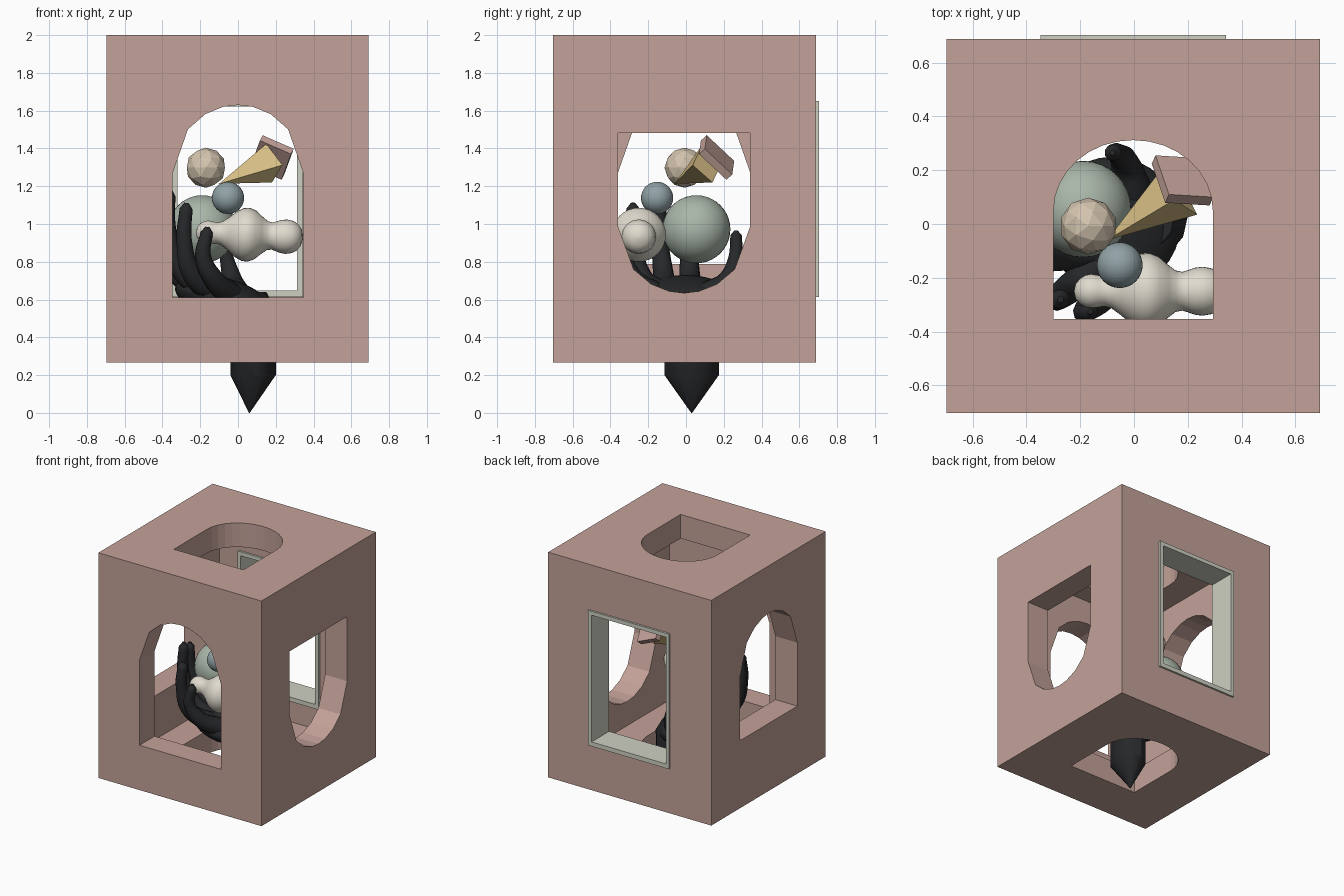
import bpy, bmesh, math
from mathutils import Vector, Matrix

if "Cube" in bpy.data.objects:
    bpy.data.objects.remove(bpy.data.objects["Cube"])


def colour(ob, name, rgb):
    m = bpy.data.materials.get(name) or bpy.data.materials.new(name)
    m.diffuse_color = (*rgb, 1)
    m.use_nodes = True
    m.node_tree.nodes["Principled BSDF"].inputs["Base Color"].default_value = m.diffuse_color
    ob.data.materials.clear()
    ob.data.materials.append(m)
    return ob


def from_bm(name, bm, smooth=False):
    bmesh.ops.recalc_face_normals(bm, faces=bm.faces)
    me = bpy.data.meshes.new(name)
    bm.to_mesh(me)
    bm.free()
    for p in me.polygons:
        p.use_smooth = smooth
    ob = bpy.data.objects.new(name, me)
    bpy.context.collection.objects.link(ob)
    return ob


def box(name, lo, hi):
    lo, hi = Vector(lo), Vector(hi)
    bm = bmesh.new()
    bmesh.ops.create_cube(bm, size=1)
    for v in bm.verts:
        v.co = Vector(((v.co[i] + .5) * (hi[i] - lo[i]) + lo[i]) for i in range(3))
    return from_bm(name, bm)


def prism(name, pts, axis, a, b):
    """Extrude a 2D outline along an axis from a to b."""
    place = {'x': lambda u, v, w: (w, u, v), 'y': lambda u, v, w: (u, w, v),
             'z': lambda u, v, w: (u, v, w)}[axis]
    bm = bmesh.new()
    r0 = [bm.verts.new(place(u, v, a)) for u, v in pts]
    r1 = [bm.verts.new(place(u, v, b)) for u, v in pts]
    bm.faces.new(r0)
    bm.faces.new(r1)
    n = len(pts)
    for i in range(n):
        j = (i + 1) % n
        bm.faces.new((r0[i], r0[j], r1[j], r1[i]))
    return from_bm(name, bm)


def arch(half, base, spring, apex, angles, mid=0):
    pts = [(mid + half, base)]
    for t in angles:
        t = math.radians(t)
        pts.append((mid + half * math.cos(t), spring + (apex - spring) * math.sin(t)))
    return pts + [(mid - half, base)]


def cut(ob, cutters):
    for c in cutters:
        m = ob.modifiers.new("cut", 'BOOLEAN')
        m.operation, m.solver, m.object = 'DIFFERENCE', 'EXACT', c
        bpy.context.view_layer.objects.active = ob
        bpy.ops.object.modifier_apply(modifier=m.name)
        bpy.data.objects.remove(c)
    return ob


def lathe(name, prof, n, squash=(1, 1), loc=(0, 0, 0)):
    """Rings (height, radius, x shift) around z."""
    bm = bmesh.new()
    rings = [[bm.verts.new((s + r * squash[0] * math.cos(2 * math.pi * i / n),
                            r * squash[1] * math.sin(2 * math.pi * i / n), h))
              for i in range(n)] for h, r, s in prof]
    for p, q in zip(rings, rings[1:]):
        for i in range(n):
            j = (i + 1) % n
            bm.faces.new((p[i], p[j], q[j], q[i]))
    bm.faces.new(rings[0])
    bm.faces.new(rings[-1])
    ob = from_bm(name, bm, True)
    ob.location = loc
    return ob


def ball(name, loc, r):
    bm = bmesh.new()
    bmesh.ops.create_uvsphere(bm, u_segments=32, v_segments=20, radius=r)
    ob = from_bm(name, bm, True)
    ob.location = loc
    return ob


def finger(name, pts):
    """Tapered tube through (x, y, z, radius) points."""
    cu = bpy.data.curves.new(name, 'CURVE')
    cu.dimensions, cu.bevel_depth, cu.bevel_resolution = '3D', 1, 3
    cu.resolution_u, cu.use_fill_caps = 6, True
    sp = cu.splines.new('BEZIER')
    sp.bezier_points.add(len(pts) - 1)
    for b, p in zip(sp.bezier_points, pts):
        b.co, b.radius = p[:3], p[3]
        b.handle_left_type = b.handle_right_type = 'AUTO'
    ob = bpy.data.objects.new(name, cu)
    bpy.context.collection.objects.link(ob)
    bpy.ops.object.select_all(action='DESELECT')
    ob.select_set(True)
    bpy.context.view_layer.objects.active = ob
    bpy.ops.object.convert(target='MESH')
    return bpy.context.object


PINK, BLACK, SAGE = (.55, .36, .32), (.02, .021, .023), (.62, .63, .54)

# hollow box with arched openings
coarse = [0, 40, 60, 77, 90, 103, 120, 140, 180]
fine = [i * 11.25 for i in range(17)]
shell = box("box_shell", (-.697, -.703, .267), (.692, .688, 2))
cut(shell, [
    box("cavity", (-.51, -.52, .45), (.505, .505, 1.815)),
    prism("front_cut", arch(.346, .612, 1.27, 1.63, coarse), 'y', -.9, -.4),
    prism("left_cut", arch(.349, .787, 1.275, 1.635, coarse, -.01), 'x', -.9, -.4),
    prism("right_cut", arch(.349, 1.482, .985, .635, coarse, -.01), 'x', .4, .9),
    prism("top_cut", arch(.296, -.353, .05, .312, fine, -.003), 'z', 1.5, 2.3),
    prism("floor_cut", arch(.296, -.353, .05, .312, fine, -.003), 'z', 0, .7),
    box("back_cut", (-.347, .4, .613), (.343, .9, 1.652)),
])
colour(shell, "dusty_pink", PINK)

# rectangular window frame at the back
frame = box("back_window_frame", (-.347, .49, .613), (.343, .703, 1.652))
cut(frame, [box("frame_cut", (-.32, .3, .647), (.312, .9, 1.622))])
colour(frame, "pale_sage", SAGE)

# hand: pointed forearm, palm and five fingers
arm = lathe("forearm", [(0, .002, -.02), (.2, .12, 0), (.4, .12, 0), (.55, .13, -.01), (.64, .10, -.03)],
            12, (1, 1.2), (.08, .03, 0))
bpy.context.view_layer.objects.active = arm
arm.select_set(True)
bpy.ops.object.shade_smooth_by_angle(angle=math.radians(35))
palm = ball("palm", (-.08, 0, .605), 1)
palm.scale = (.26, .25, .11)
palm.rotation_euler = (0, .25, 0)
hand = [arm, palm,
        finger("index_finger", [(-.12, -.1, .63, .07), (-.29, -.12, .74, .055), (-.365, -.14, .95, .042),
                                (-.365, -.14, 1.15, .034), (-.362, -.14, 1.185, .012)]),
        finger("middle_finger", [(-.1, .02, .63, .07), (-.32, .02, .73, .055), (-.405, .01, .92, .042),
                                 (-.41, 0, 1.09, .034), (-.408, 0, 1.12, .012)]),
        finger("ring_finger", [(-.1, -.14, .63, .07), (-.24, -.24, .73, .055), (-.285, -.28, .92, .042),
                               (-.275, -.28, 1.08, .036), (-.273, -.28, 1.112, .012)]),
        finger("little_finger", [(-.04, -.16, .62, .07), (-.13, -.28, .71, .055), (-.185, -.325, .83, .042),
                                 (-.165, -.325, .955, .032), (-.162, -.325, .985, .01)]),
        finger("thumb", [(-.01, .12, .62, .08), (-.03, .22, .7, .055), (-.06, .262, .82, .038),
                         (-.08, .265, .94, .03), (-.08, .265, .965, .01)])]
for h in hand:
    colour(h, "black", BLACK)

# objects held in the hand
colour(ball("large_sphere", (-.19, .055, .972), .18), "grey_green", (.40, .47, .40))
colour(ball("small_sphere", (-.053, -.153, 1.138), .085), "blue_grey", (.28, .36, .38))
bm = bmesh.new()
bmesh.ops.create_icosphere(bm, subdivisions=2, radius=.106)
ico = from_bm("faceted_ball", bm)
ico.location = (-.17, -.008, 1.298)
colour(ico, "beige", (.65, .55, .42))

# turned baluster lying on its side
prof = [(-.223, .003), (-.217, .028), (-.2, .048), (-.18, .06), (-.16, .064), (-.135, .06), (-.11, .056),
        (-.085, .063), (-.05, .088), (-.01, .122), (.025, .14), (.055, .143), (.09, .13), (.125, .1),
        (.155, .077), (.18, .072), (.2, .078), (.225, .087), (.255, .091), (.29, .085), (.315, .07),
        (.335, .045), (.344, .003)]
turned = lathe("turned_baluster", [(h, r, 0) for h, r in prof], 32)
turned.rotation_euler = (0, math.radians(93), 0)
turned.location = (0, -.25, .946)
colour(turned, "ivory", (.75, .71, .62))

# gold pyramid
bm = bmesh.new()
tip = bm.verts.new((-.1, -.06, 1.213))
base = [bm.verts.new(p) for p in ((.15, .09, 1.425), (.235, .035, 1.312), (.18, .14, 1.22), (.095, .195, 1.333))]
bm.faces.new(base)
for i in range(4):
    bm.faces.new((tip, base[i], base[(i + 1) % 4]))
colour(from_bm("pyramid", bm), "gold", (.70, .53, .24))

# tilted slab behind the pyramid
e1, e2 = Vector((.165, -.01, -.072)), Vector((-.05, .145, -.136))
n = e1.cross(e2).normalized()
mid = Vector((.13, .11, 1.47)) + e1 / 2 + e2 / 2 - n * .022
bm = bmesh.new()
bmesh.ops.create_cube(bm, size=1)
for v in bm.verts:
    v.co = mid + e1 * v.co.x + e2 * v.co.y + n * .044 * v.co.z
colour(from_bm("slab", bm), "dusty_pink", PINK)
